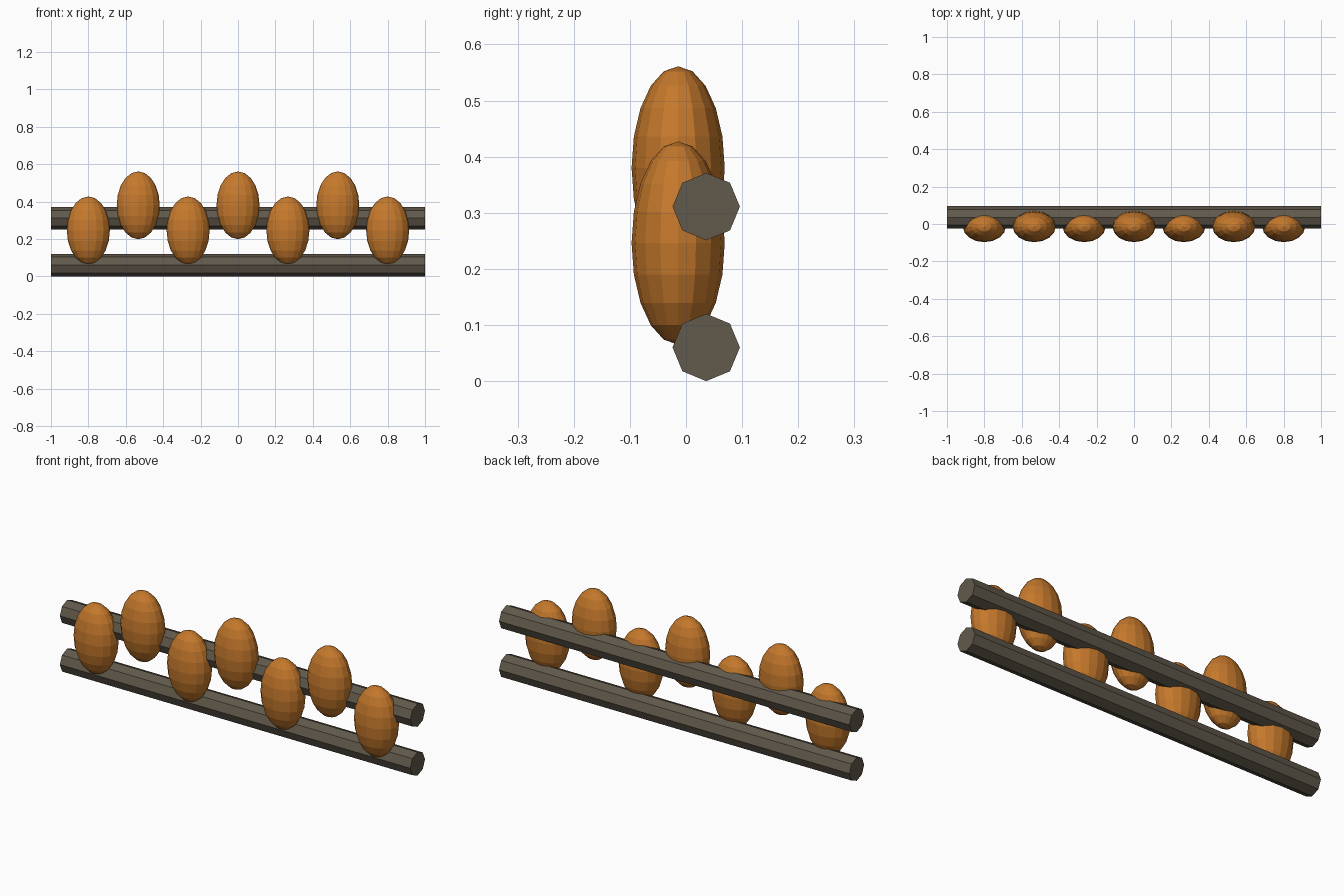
import bpy
import math

cube = bpy.data.objects.get("Cube")
if cube:
    bpy.data.objects.remove(cube, do_unlink=True)


def material(name, rgb):
    mat = bpy.data.materials.new(name)
    mat.use_nodes = True
    mat.diffuse_color = (*rgb, 1)
    mat.node_tree.nodes["Principled BSDF"].inputs["Base Color"].default_value = (*rgb, 1)
    return mat


def finish(name, mat):
    obj = bpy.context.object
    obj.name = name
    obj.data.materials.append(mat)
    bpy.ops.object.transform_apply(location=False, rotation=True, scale=True)
    return obj


orange = material("amber orange", (0.56, 0.19, 0.025))
grey = material("weathered grey", (0.12, 0.10, 0.072))

# Two octagonal rails running the full width
RAIL_RADIUS = 0.06
for name, z in (("lower_rail", 0.06), ("upper_rail", 0.311)):
    bpy.ops.mesh.primitive_cylinder_add(
        vertices=8, radius=RAIL_RADIUS, depth=2,
        location=(0, 0.036, z), rotation=(0, math.pi / 2, 0))
    finish(name, grey)

# Seven egg-shaped beads, alternating low and high
COUNT, SPACING = 7, 0.2667
for i in range(COUNT):
    z = 0.38 if i % 2 else 0.246
    x = (i - COUNT // 2) * SPACING
    bpy.ops.mesh.primitive_uv_sphere_add(
        segments=16, ring_count=10, radius=1, location=(x, -0.014, z))
    bpy.context.object.scale = (0.115, 0.083, 0.181)
    finish(f"oval_bead_{i + 1}", orange)
